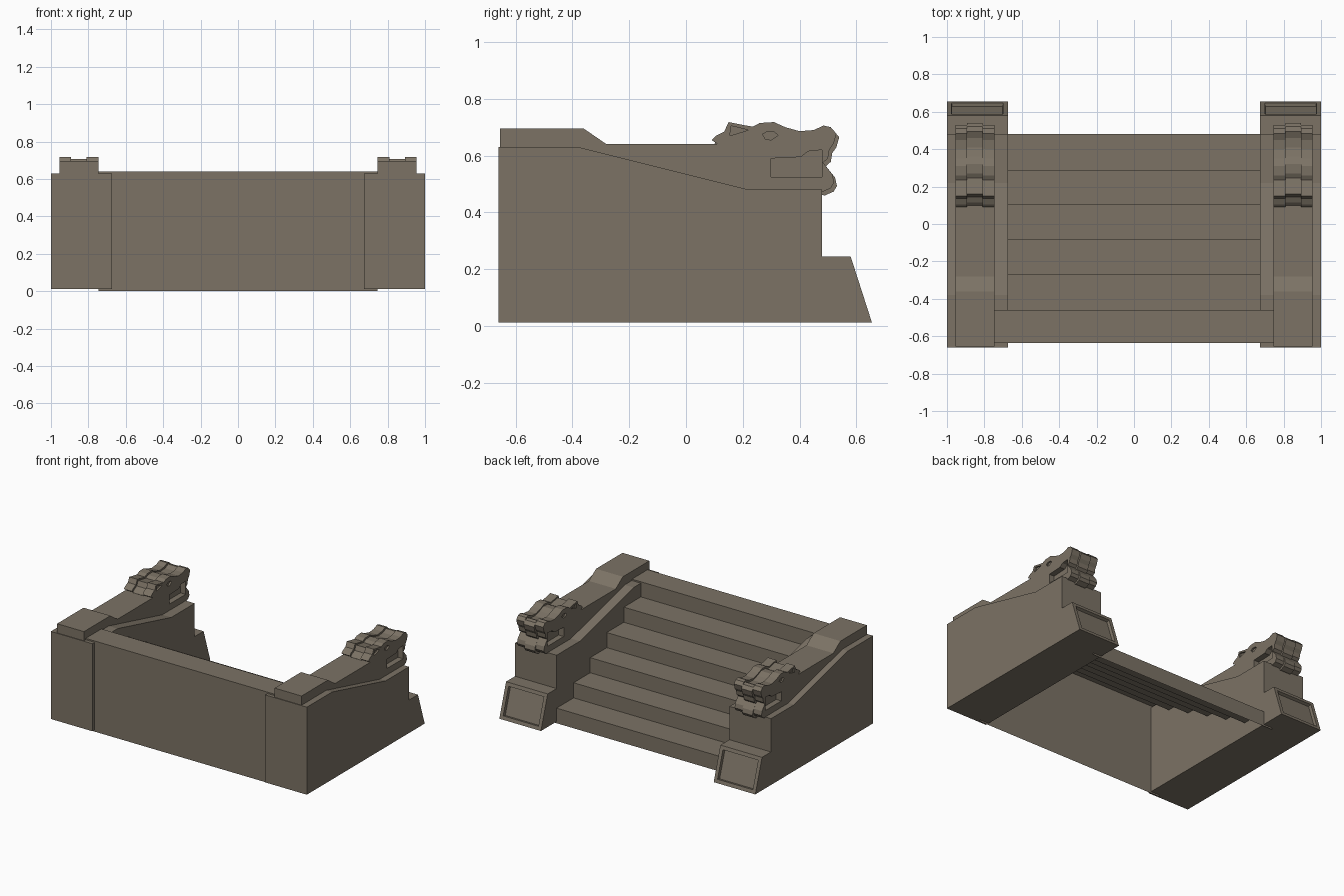
import bpy, bmesh

cube = bpy.data.objects.get("Cube")
if cube:
    bpy.data.objects.remove(cube, do_unlink=True)

stone = bpy.data.materials.new("warm grey stone")
stone.use_nodes = True
colour = (0.2, 0.17, 0.13, 1)
stone.diffuse_color = colour
stone.node_tree.nodes["Principled BSDF"].inputs["Base Color"].default_value = colour


def finish(name, bm):
    mesh = bpy.data.meshes.new(name)
    bm.to_mesh(mesh)
    bm.free()
    mesh.materials.append(stone)
    obj = bpy.data.objects.new(name, mesh)
    bpy.context.scene.collection.objects.link(obj)
    return obj


def prism_mesh(profile, x0, x1):
    """Closed (y, z) profile extruded along x."""
    bm = bmesh.new()
    face = bm.faces.new([bm.verts.new((x0, y, z)) for y, z in profile])
    out = bmesh.ops.extrude_face_region(bm, geom=[face])
    moved = [v for v in out["geom"] if isinstance(v, bmesh.types.BMVert)]
    bmesh.ops.translate(bm, verts=moved, vec=(x1 - x0, 0, 0))
    bmesh.ops.recalc_face_normals(bm, faces=bm.faces)
    return bm


def prism(name, profile, x0, x1):
    return finish(name, prism_mesh(profile, x0, x1))


def cut(obj, profile, x0, x1):
    cutter = prism(obj.name + "_cutter", profile, x0, x1)
    cutter.hide_render = True
    cutter.hide_set(True)
    cutter.display_type = 'WIRE'
    mod = obj.modifiers.new("recess", 'BOOLEAN')
    mod.operation = 'DIFFERENCE'
    mod.solver = 'EXACT'
    mod.object = cutter
    bpy.context.view_layer.update()
    graph = bpy.context.evaluated_depsgraph_get()
    mesh = bpy.data.meshes.new_from_object(obj.evaluated_get(graph))
    obj.modifiers.clear()
    obj.data = mesh
    bpy.data.objects.remove(cutter, do_unlink=True)


# Stair shell, open underneath
edges = [0.48, 0.29, 0.105, -0.08, -0.27, -0.46, -0.635]
rise = 0.64 / 6
path = [(edges[0], 0)]
for i in range(6):
    path += [(edges[i], rise * (i + 1)), (edges[i + 1], rise * (i + 1))]
path.append((edges[-1], 0))
bm = bmesh.new()
rows = [[bm.verts.new((x, y, z)) for x in (-0.745, 0.745)] for y, z in path]
for a, b in zip(rows, rows[1:]):
    bm.faces.new((a[0], a[1], b[1], b[0]))
finish("stairs", bm)

wall = [(-0.66, 0.012), (0.655, 0.012), (0.58, 0.245), (0.48, 0.245),
        (0.48, 0.48), (0.22, 0.48), (-0.38, 0.63), (-0.66, 0.63)]
rail = [(-0.655, 0.62), (-0.655, 0.695), (-0.36, 0.695), (-0.28, 0.64),
        (0.3, 0.64), (0.3, 0.47), (0.22, 0.47), (-0.38, 0.62)]
head = [(0.12, 0.49), (0.12, 0.635), (0.09, 0.655), (0.105, 0.67), (0.135, 0.685),
        (0.15, 0.718), (0.2, 0.708), (0.235, 0.702), (0.26, 0.715), (0.31, 0.718),
        (0.35, 0.7), (0.4, 0.686), (0.45, 0.69), (0.485, 0.706), (0.51, 0.7),
        (0.53, 0.677), (0.52, 0.642), (0.505, 0.62), (0.5, 0.59), (0.483, 0.575),
        (0.515, 0.535), (0.522, 0.505), (0.51, 0.485), (0.48, 0.472)]
mouth = [(0.275, 0.525), (0.275, 0.555), (0.3, 0.59), (0.405, 0.595),
         (0.43, 0.615), (0.479, 0.62), (0.479, 0.525)]
eye = [(0.27, 0.675), (0.285, 0.684), (0.31, 0.683), (0.325, 0.672),
       (0.3, 0.655), (0.28, 0.658)]
ear = [(0.158, 0.705), (0.22, 0.69), (0.155, 0.67)]

for side, s in (("left", 1), ("right", -1)):
    # Side wall with a recessed panel on the sloping plinth
    bm = prism_mesh(wall, s * 0.675, s)
    bm.normal_update()
    panel = [f for f in bm.faces if f.normal.y > 0.8 and f.normal.z > 0.1]
    bmesh.ops.inset_region(bm, faces=panel, thickness=0.035)
    bmesh.ops.inset_region(bm, faces=panel, thickness=0.004, depth=-0.02)
    finish(side + "_wall", bm)

    # Raised rail and cap
    prism(side + "_rail", rail, s * 0.745, s * 0.955)

    # Carved animal head in three slabs, the middle one set lower
    middle = [(y + 0.01, z - 0.012) for y, z in head]
    prism(side + "_head_middle", middle, s * 0.81, s * 0.892)
    for name, outer, inner in (("inner", 0.745, 0.81), ("outer", 0.955, 0.892)):
        slab = prism(f"{side}_head_{name}", head, s * outer, s * inner)
        way = 1 if inner > outer else -1
        for shape, depth in ((mouth, 0.04), (eye, 0.012), (ear, 0.012)):
            cut(slab, shape, s * (outer - way * 0.02), s * (outer + way * depth))
